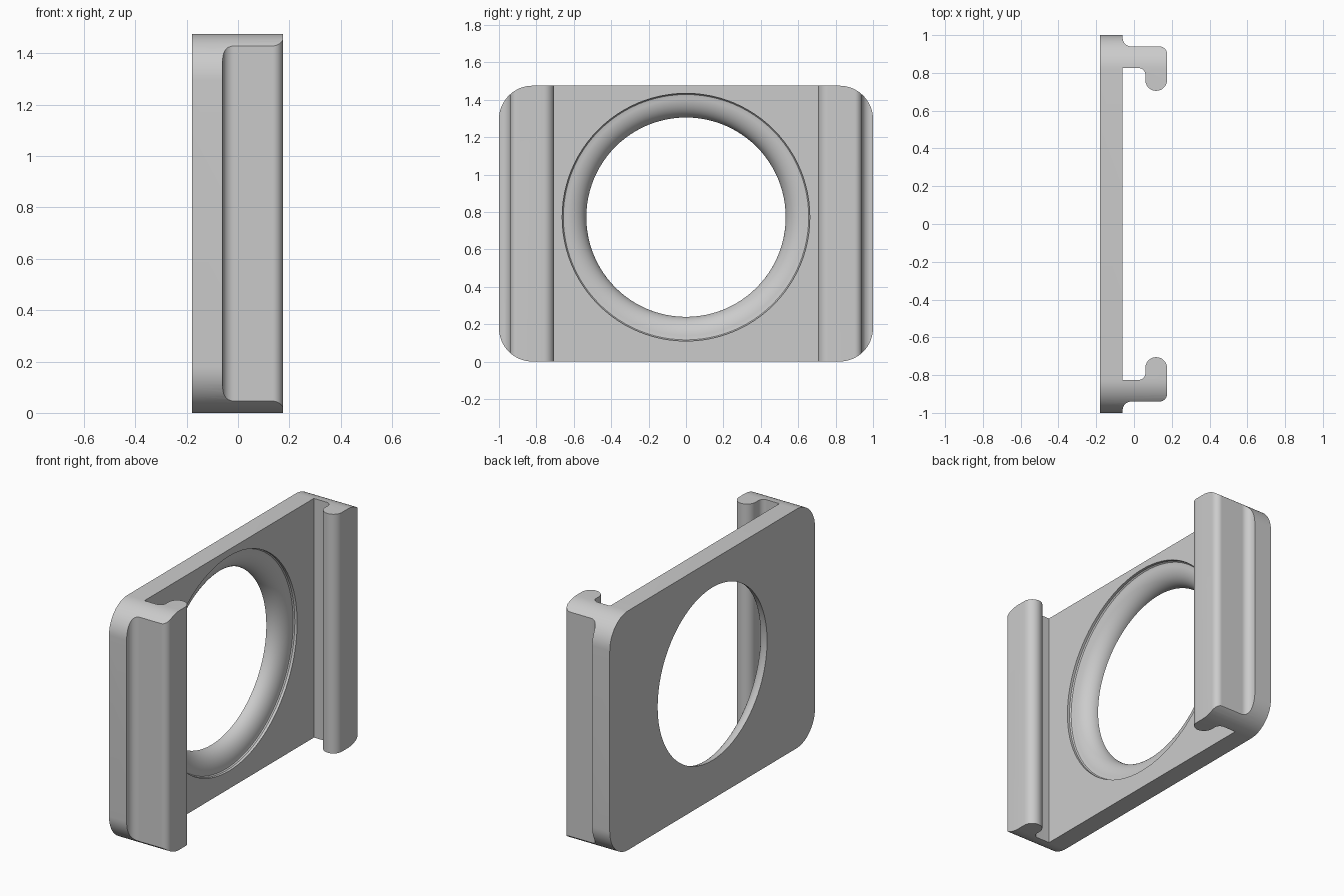
import bpy, bmesh, math
from mathutils import Vector

if "Cube" in bpy.data.objects:
    bpy.data.objects.remove(bpy.data.objects["Cube"])

H = 1.475            # height
HOLE_Z = 0.772       # hole centre

grey = bpy.data.materials.new("light grey")
grey.diffuse_color = (0.6, 0.6, 0.6, 1)
grey.use_nodes = True
grey.node_tree.nodes["Principled BSDF"].inputs["Base Color"].default_value = grey.diffuse_color


def arc(cx, cy, r, a0, a1, n=10):
    """Points along an arc, angles in degrees."""
    return [(cx + r * math.cos(math.radians(a0 + (a1 - a0) * i / n)),
             cy + r * math.sin(math.radians(a0 + (a1 - a0) * i / n))) for i in range(n + 1)]


def add_object(name, bm):
    bmesh.ops.recalc_face_normals(bm, faces=bm.faces)
    me = bpy.data.meshes.new(name)
    bm.to_mesh(me)
    bm.free()
    ob = bpy.data.objects.new(name, me)
    bpy.context.collection.objects.link(ob)
    me.materials.append(grey)
    return ob


def prism(name, points, direction):
    """Extrude a closed outline."""
    bm = bmesh.new()
    face = bm.faces.new([bm.verts.new(p) for p in points])
    ext = bmesh.ops.extrude_face_region(bm, geom=[face])
    verts = [g for g in ext["geom"] if isinstance(g, bmesh.types.BMVert)]
    bmesh.ops.translate(bm, verts=verts, vec=Vector(direction))
    return add_object(name, bm)


# Plate with a hooked rail at each end: half of the section, then mirrored
half = [(-0.06, 0.825), (0.025, 0.825)]
half += arc(0.025, 0.79, 0.035, 90, 0)[1:]            # inner fillet
half += arc(0.1175, 0.7625, 0.0575, 180, 360, 18)     # rounded hook tip
half += arc(0.135, 0.90, 0.04, 0, 90)                 # outer hook corner
half += arc(-0.015, 0.985, 0.045, 270, 180)           # fillet into the plate
half += [(-0.06, 1.0), (-0.18, 1.0)]
section = half + [(x, -y) for x, y in reversed(half)]
plate = prism("hooked_plate", [(x, y, 0) for x, y in section], (0, 0, H))

# Rounded outline that trims the corners of plate and rails
R = 0.18
outline = []
for cy, cz, a in ((1 - R, H - R, 0), (R - 1, H - R, 90), (R - 1, R, 180), (1 - R, R, 270)):
    outline += arc(cy, cz, R, a, a + 90, 16)
trim = prism("corner_trim", [(-0.3, y, z) for y, z in outline], (0.6, 0, 0))

# Round opening: straight at the back, rounded mouth, small step at the rim
profile = [(-0.3, 0.533), (-0.18, 0.533)]
profile += [(-0.18 + 0.095 * math.sin(t), 0.533 + 0.115 * (1 - math.cos(t)))
            for t in (math.pi / 2 * i / 12 for i in range(1, 13))]
profile += [(-0.083, 0.656), (-0.076, 0.662), (0.0, 0.662)]
N = 96
bm = bmesh.new()
rings = [[bm.verts.new((x, r * math.cos(2 * math.pi * i / N),
                        HOLE_Z + r * math.sin(2 * math.pi * i / N))) for i in range(N)]
         for x, r in profile]
for a, b in zip(rings, rings[1:]):
    for i in range(N):
        j = (i + 1) % N
        bm.faces.new((a[i], a[j], b[j], b[i]))
bm.faces.new(rings[0])
bm.faces.new(rings[-1])
hole = add_object("hole_cutter", bm)

# Trim the corners, cut the opening, then drop the helpers
bpy.context.view_layer.objects.active = plate
for cutter, op in ((trim, 'INTERSECT'), (hole, 'DIFFERENCE')):
    cutter.hide_render = True
    mod = plate.modifiers.new(cutter.name, 'BOOLEAN')
    mod.operation, mod.solver, mod.object = op, 'EXACT', cutter
    bpy.ops.object.modifier_apply(modifier=mod.name)
    bpy.data.objects.remove(cutter)

bpy.ops.object.select_all(action='DESELECT')
plate.select_set(True)
bpy.ops.object.shade_smooth_by_angle(angle=math.radians(30))
